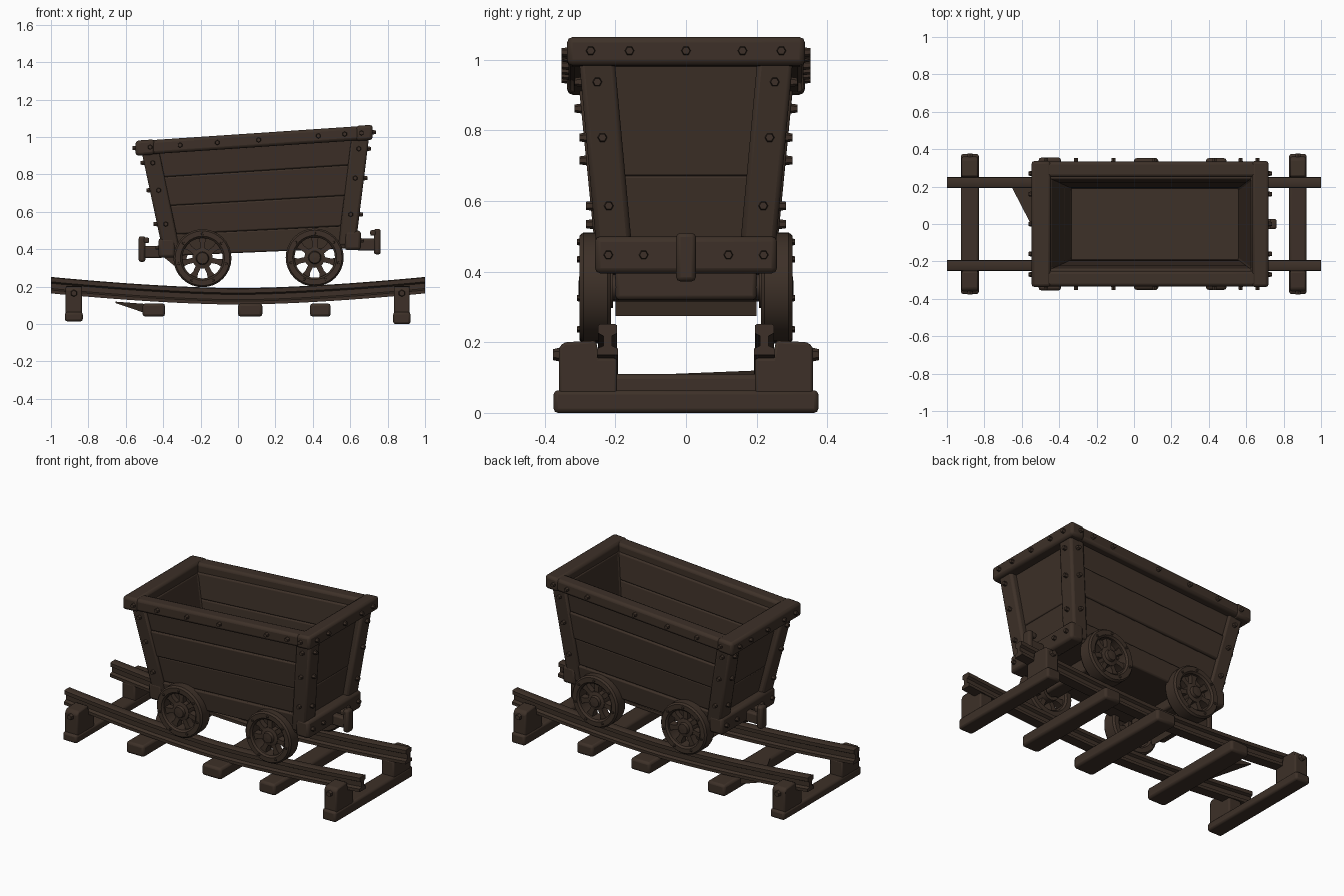
import bpy, bmesh, math
from mathutils import Vector, Matrix

if "Cube" in bpy.data.objects:
    bpy.data.objects.remove(bpy.data.objects["Cube"])

wood = bpy.data.materials.new("dark_brown")
wood.diffuse_color = (0.047, 0.030, 0.021, 1)
wood.use_nodes = True
wood.node_tree.nodes["Principled BSDF"].inputs["Base Color"].default_value = wood.diffuse_color


def finish(name, bm, bevel=0.0, angle=35):
    bmesh.ops.recalc_face_normals(bm, faces=bm.faces[:])
    me = bpy.data.meshes.new(name)
    bm.to_mesh(me)
    bm.free()
    me.materials.append(wood)
    ob = bpy.data.objects.new(name, me)
    bpy.context.collection.objects.link(ob)
    if bevel:
        m = ob.modifiers.new("worn_edges", 'BEVEL')
        m.width, m.segments, m.limit_method = bevel, 2, 'ANGLE'
    bpy.ops.object.select_all(action='DESELECT')
    ob.select_set(True)
    bpy.context.view_layer.objects.active = ob
    bpy.ops.object.shade_smooth_by_angle(angle=math.radians(angle))
    return ob


def loft(name, rings, bevel=0.0, closed=False):
    """Skin a list of point rings; cap the ends unless closed."""
    bm = bmesh.new()
    vs = [[bm.verts.new(p) for p in r] for r in rings]
    n = len(rings[0])
    pairs = list(zip(vs, vs[1:])) + ([(vs[-1], vs[0])] if closed else [])
    for a, b in pairs:
        for i in range(n):
            bm.faces.new((a[i], a[(i + 1) % n], b[(i + 1) % n], b[i]))
    if not closed:
        bm.faces.new(vs[0])
        bm.faces.new(vs[-1])
    return finish(name, bm, bevel)


def box(name, x0, x1, y0, y1, z0, z1, bevel=0.012):
    return loft(name, [[(x0, y0, z), (x1, y0, z), (x1, y1, z), (x0, y1, z)] for z in (z0, z1)], bevel)


def lathe(name, prof, cx, cy, cz, seg=32):
    """Closed (radius, y) profile turned round a y axis."""
    rings = []
    for i in range(seg):
        a = 2 * math.pi * i / seg
        rings.append([(cx + r * math.cos(a), cy + y, cz + r * math.sin(a)) for r, y in prof])
    return loft(name, rings, closed=True)


def lerp(a, b, t):
    return a + (b - a) * t


def corner(t, fx, fy, dx=0, dy=0):
    """Point on the tapered tub: t up, fx along, fy = -1 / 1 side."""
    x = lerp(lerp(-0.385, -0.505, t), lerp(0.615, 0.69, t), fx)
    z = lerp(lerp(0.365, 0.93, t), lerp(0.405, 1.01, t), fx)
    return (x + dx, fy * lerp(0.232, 0.288, t) + dy, z)


bolts = bmesh.new()


def bolt(pos, axis, r=0.016, d=0.034):
    rot = Vector((0, 0, 1)).rotation_difference(Vector(axis)).to_matrix().to_4x4()
    bmesh.ops.create_cone(bolts, cap_ends=True, segments=6, radius1=r, radius2=r * 0.7, depth=d,
                          matrix=Matrix.Translation(pos) @ rot)


# tub planks, floor and corner posts
rows = [(0, 0.2, 0.012), (0.2, 0.47, 0.0), (0.47, 0.74, 0.008), (0.74, 1, 0.0)]
for s in (-1, 1):
    for i, (t0, t1, o) in enumerate(rows):
        loft(f"side_plank_{i}", [[corner(t, 0, s, 0.03, s * o), corner(t, 1, s, -0.03, s * o),
                                  corner(t, 1, s, -0.03, -s * 0.05), corner(t, 0, s, 0.03, -s * 0.05)]
                                 for t in (t0, t1)], 0.008)
for f, d in ((0, 1), (1, -1)):
    for i, (t0, t1) in enumerate(((0, 0.44), (0.44, 1))):
        loft(f"end_plank_{i}", [[corner(t, f, -1, d * 0.025, 0.02), corner(t, f, 1, d * 0.025, -0.02),
                                 corner(t, f, 1, d * 0.065, -0.02), corner(t, f, -1, d * 0.065, 0.02)]
                                for t in (t0, t1)], 0.006)
    for s in (-1, 1):
        loft("corner_post", [[corner(t, f, s, -d * 0.012, s * 0.016), corner(t, f, s, d * 0.085, s * 0.016),
                              corner(t, f, s, d * 0.07, -s * 0.05), corner(t, f, s, d * 0.05, -s * 0.085),
                              corner(t, f, s, -d * 0.012, -s * 0.085)]
                             for t in (0.02, 1)], 0.014)
        for t in (0.3, 0.62, 0.88):
            bolt(corner(t, f, s, -d * 0.014, -s * 0.03), (-d, 0, 0))
            bolt(corner(t, f, s, d * 0.035, s * 0.018), (0, s, 0))
loft("tub_floor", [[corner(t, 0, -1, 0.03, 0.02), corner(t, 1, -1, -0.03, 0.02),
                    corner(t, 1, 1, -0.03, -0.02), corner(t, 0, 1, 0.03, -0.02)] for t in (0.0, 0.13)])


# sloping top rim
def rim_z(x):
    return 0.978 + (x + 0.545) * 0.067


def rim(name, x0, x1, y0, y1, up=0.0):
    loft(name, [[(x0, y0, rim_z(x0) + o), (x1, y0, rim_z(x1) + o), (x1, y1, rim_z(x1) + o),
                 (x0, y1, rim_z(x0) + o)] for o in (-0.075 - up, up)], 0.016)


for s in (-1, 1):
    rim("side_rim", -0.535, 0.705, s * 0.25, s * 0.333)
    for x in (-0.47, -0.31, -0.11, 0.11, 0.43, 0.57, 0.66):
        bolt((x, s * 0.335, rim_z(x) - 0.037), (0, s, 0))
for x0, x1, d in ((-0.548, -0.445, -1), (0.63, 0.72, 1)):
    rim("end_rim", x0, x1, -0.337, 0.337, 0.003)
    xo = x0 if d < 0 else x1
    for y in (-0.27, -0.16, 0, 0.16, 0.27):
        bolt((xo, y, rim_z(xo) - 0.037), (d, 0, 0))

# end beams and couplers
for x0, x1, z0, z1, d in ((-0.425, -0.335, 0.355, 0.46, -1), (0.57, 0.657, 0.395, 0.50, 1)):
    box("end_beam", x0, x1, -0.258, 0.258, z0, z1, 0.016)
    xo, zc = (x0 if d < 0 else x1), (z0 + z1) / 2
    lo, hi = sorted((xo - d * 0.02, xo + d * 0.085))
    box("coupler_bar", lo, hi, -0.022, 0.022, zc - 0.055, zc + 0.01, 0.01)
    lo, hi = sorted((xo + d * 0.07, xo + d * 0.106))
    box("coupler_plate", lo, hi, -0.028, 0.028, zc - 0.075, zc + 0.062, 0.012)
    lo, hi = sorted((xo + d * 0.05, xo + d * 0.08))
    box("coupler_lip", lo, hi, -0.028, 0.028, zc + 0.025, zc + 0.055, 0.008)
    for y in (-0.22, -0.12, 0.12, 0.22):
        bolt((xo, y, zc), (d, 0, 0))
loft("end_brace", [[(-0.40, y, 0.36), (-0.295, y, 0.275), (-0.27, y, 0.37)] for y in (-0.2, 0.2)])

# wheels and axles
tyre = [(0.108, -0.035), (0.118, -0.045), (0.146, -0.045), (0.155, -0.034), (0.155, 0.034),
        (0.146, 0.045), (0.118, 0.045), (0.108, 0.035)]
for cx, cz in ((-0.19, 0.352), (0.41, 0.356)):
    lathe("axle", [(0.0005, -0.27), (0.036, -0.27), (0.036, 0.27), (0.0005, 0.27)], cx, 0, cz, 16)
    box("axle_block", cx - 0.045, cx + 0.045, -0.2, 0.2, 0.32, 0.41)
    for s in (-1, 1):
        cy = s * 0.257
        lathe("wheel_tyre", tyre, cx, cy, cz)
        lathe("wheel_hub", [(0.0005, -s * 0.05), (0.055, -s * 0.05), (0.055, s * 0.025), (0.035, s * 0.03),
                            (0.03, s * 0.046), (0.0005, s * 0.048)], cx, cy, cz, 20)
        for k in range(7):
            a = math.pi / 2 + k * 2 * math.pi / 7
            u, v = Vector((math.cos(a), 0, math.sin(a))), Vector((-math.sin(a), 0, math.cos(a)))
            c = Vector((cx, cy, cz))
            loft("wheel_spoke", [[c + u * r + v * i * w + Vector((0, j * 0.022, 0))
                                  for i, j in ((-1, -1), (1, -1), (1, 1), (-1, 1))]
                                 for r, w in ((0.045, 0.014), (0.085, 0.014), (0.115, 0.024))])
            bolt(c + u * 0.13 + Vector((0, s * 0.045, 0)), (0, s, 0), 0.009, 0.014)

# sagging rails with an I profile
half = [(0.027, -0.004), (0.027, -0.026), (0.012, -0.034), (0.012, -0.062), (0.03, -0.07), (0.03, -0.088)]
prof = [(0.02, 0)] + half
prof = prof + [(-y, z) for y, z in reversed(prof)]
for s in (-1, 1):
    rings = []
    for i in range(25):
        x = -1 + i / 12
        top = 0.192 + 0.06 * abs(x) ** 1.6
        rings.append([(x, s * 0.222 + y, top + z) for y, z in prof])
    loft("rail", rings)

# sleepers: three flat middle ones, two end ones with raised blocks
loft("split_sleeper", [[(-0.51, -0.355, z), (-0.39, -0.355, z), (-0.39, 0.355, z), (-0.51, 0.355, z)]
                       for z in (0.04, 0.11)], 0.014)
loft("sleeper_splinter", [[(-0.50, -0.10, z0), (-0.50, 0.2, z0), (-0.655, 0.2, z1)]
                          for z0, z1 in ((0.06, 0.112), (0.108, 0.12))])
for x0, x1 in ((0.0, 0.13), (0.385, 0.495)):
    box("sleeper", x0, x1, -0.352, 0.352, 0.04, 0.11, 0.014)
for x0, x1, z0 in ((-0.925, -0.83, 0.014), (0.83, 0.922, 0.0)):
    box("end_sleeper", x0, x1, -0.375, 0.375, z0, 0.064, 0.012)
    for s in (-1, 1):
        loft("rail_block", [[(x, s * y, z) for y, z in ((0.195, 0.04), (0.36, 0.04), (0.36, 0.185), (0.345, 0.20),
                                                       (0.255, 0.205), (0.245, 0.155), (0.195, 0.155))]
                            for x in (x0 + 0.004, x1 - 0.004)], 0.008)
        bolt(((x0 + x1) / 2, s * 0.362, 0.165), (0, s, 0), 0.022, 0.03)

finish("bolts", bolts)
